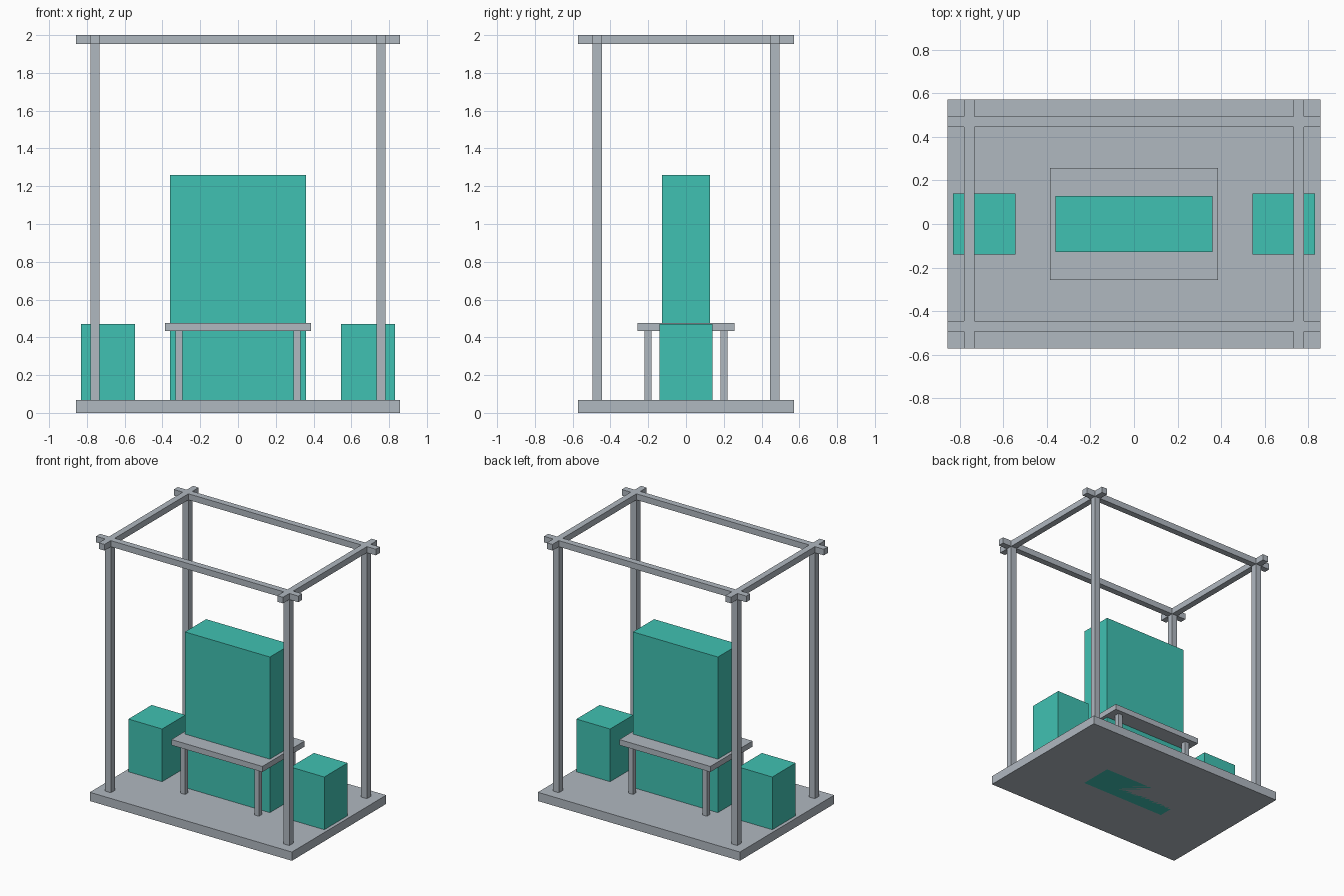
import bpy

if "Cube" in bpy.data.objects:
    bpy.data.objects.remove(bpy.data.objects["Cube"])

def material(name, rgb):
    m = bpy.data.materials.new(name)
    m.diffuse_color = (*rgb, 1.0)
    m.use_nodes = True
    m.node_tree.nodes["Principled BSDF"].inputs["Base Color"].default_value = m.diffuse_color
    return m

GREY = material("steel grey", (0.434, 0.479, 0.527))
TEAL = material("teal", (0.051, 0.535, 0.447))

def box(name, x, y, z, mat):
    """Axis-aligned box from (min, max) ranges."""
    bpy.ops.mesh.primitive_cube_add(size=1, location=[(a + b) / 2 for a, b in (x, y, z)])
    o = bpy.context.object
    o.name = name
    o.scale = [b - a for a, b in (x, y, z)]
    bpy.ops.object.transform_apply(location=False, rotation=False, scale=True)
    o.data.materials.append(mat)
    return o

def around(c, half):
    return (c - half, c + half)

BX, BY, FLOOR = 0.857, 0.571, 0.067    # base half sizes and thickness
PX, PY, PH = 0.757, 0.47, 0.024        # post centres and half width
BEAM = 1.953                           # underside of the top frame

# Base slab
box("base_slab", (-BX, BX), (-BY, BY), (0, FLOOR), GREY)

# Corner posts
for sx in (-1, 1):
    for sy in (-1, 1):
        box("corner_post", around(sx * PX, PH), around(sy * PY, PH), (FLOOR, BEAM), GREY)

# Crossing top beams with overhanging ends
for s in (-1, 1):
    box("long_top_beam", (-BX, BX), around(s * PY, PH), (BEAM, 2.0), GREY)
    box("short_top_beam", around(s * PX, PH), (-BY, BY), (BEAM, 2.0), GREY)

# Table
box("table_top", (-0.386, 0.386), (-0.256, 0.256), (0.434, 0.477), GREY)
for sx in (-1, 1):
    for sy in (-1, 1):
        box("table_leg", around(sx * 0.313, 0.019), around(sy * 0.202, 0.019), (FLOOR, 0.434), GREY)

# Tall central block, running down through the table and base
box("central_block", (-0.36, 0.36), (-0.128, 0.128), (0, 1.26), TEAL)

# Side blocks
for s in (-1, 1):
    box("side_block", around(s * 0.688, 0.143), (-0.141, 0.141), (FLOOR, 0.471), TEAL)
